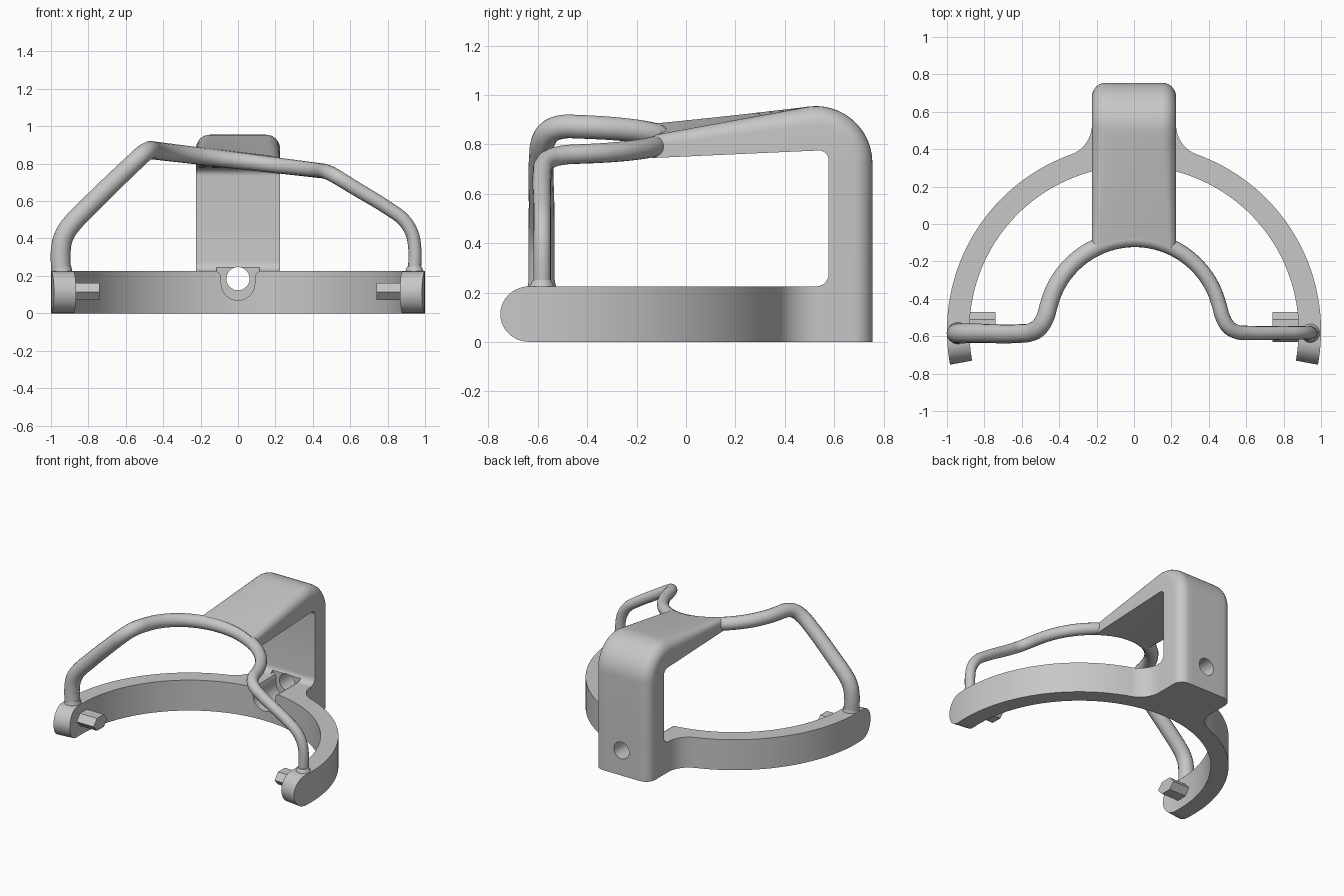
import bpy, bmesh, math
from mathutils import Vector

if "Cube" in bpy.data.objects:
    bpy.data.objects.remove(bpy.data.objects["Cube"])

gray = bpy.data.materials.new("plain gray")
gray.diffuse_color = (0.57, 0.57, 0.57, 1)
gray.use_nodes = True
gray.node_tree.nodes["Principled BSDF"].inputs["Base Color"].default_value = gray.diffuse_color
H = 0.225           # band height
CY = -0.57          # band arc centre in y


def activate(ob):
    bpy.ops.object.select_all(action='DESELECT')
    ob.select_set(True)
    bpy.context.view_layer.objects.active = ob


def finish(ob, angle=35):
    ob.data.materials.clear()
    ob.data.materials.append(gray)
    activate(ob)
    bpy.ops.object.shade_smooth_by_angle(angle=math.radians(angle))


def loft(name, sections):
    """Skin a list of equal-length closed sections and cap both ends."""
    bm = bmesh.new()
    rings = [[bm.verts.new(p) for p in s] for s in sections]
    n = len(rings[0])
    for a, b in zip(rings, rings[1:]):
        for i in range(n):
            j = (i + 1) % n
            bm.faces.new((a[i], a[j], b[j], b[i]))
    caps = [bm.faces.new(rings[0]), bm.faces.new(rings[-1])]
    bmesh.ops.recalc_face_normals(bm, faces=bm.faces)
    bmesh.ops.triangulate(bm, faces=caps)
    if bm.calc_volume(signed=True) < 0:
        bmesh.ops.reverse_faces(bm, faces=bm.faces)
    me = bpy.data.meshes.new(name)
    bm.to_mesh(me)
    bm.free()
    ob = bpy.data.objects.new(name, me)
    bpy.context.collection.objects.link(ob)
    return ob


def extent(me):
    return [f(v.co[k] for v in me.vertices) for k in range(3) for f in (min, max)]


def cut(target, cutter):
    """Subtract the cutter; try other solvers if the part gets damaged."""
    backup = target.data.copy()
    for solver in ('EXACT', 'MANIFOLD', 'FLOAT'):
        m = target.modifiers.new("cut", 'BOOLEAN')
        m.operation, m.object, m.solver = 'DIFFERENCE', cutter, solver
        activate(target)
        bpy.ops.object.modifier_apply(modifier=m.name)
        me = target.data
        if len(me.vertices) not in (0, len(backup.vertices)):
            if all(abs(p - q) < 0.01 for p, q in zip(extent(me), extent(backup))):
                return
        target.data = backup.copy()


def polar(r, deg, cx=0.0, cy=CY):
    a = math.radians(deg)
    return Vector((cx + r * math.cos(a), cy + r * math.sin(a)))


# Curved band: inner/outer plan pairs with a half height, right half then mirrored
W, YB = 0.2245, 0.54
half = []
rr = H / 2
for i in range(11):                                   # rounded tip
    s = rr * (1 - math.cos(math.pi / 2 * i / 10))
    h = max(0.004, math.sqrt(max(0, rr * rr - (rr - s) ** 2)))
    d = -10.5 + math.degrees(s / 0.94)
    half.append((polar(0.88, d), polar(1, d), h))
d0 = -10.5 + math.degrees(rr / 0.94)
for i in range(1, 33):                                # plain arc
    d = d0 + (70.25 - d0) * i / 32
    half.append((polar(0.88, d), polar(1, d), rr))
for i in range(1, 9):                                 # fillet into the rear block
    t = i / 8
    half.append((polar(0.88, 70.25 + 4 * t),
                 polar(0.17, 250.25 - 70.25 * t, W + 0.17, 0.531), rr))
half.append((polar(0.88, 75.2), Vector((W, YB)), rr))
half += [(polar(0.88, 75.2 + 2.9 * i), Vector((W - 0.045 * i, YB)), rr) for i in range(1, 5)]
flip = lambda p: Vector((-p.x, p.y))
pairs = half + [(Vector((0, 0.31)), Vector((0, YB)), rr)]
pairs += [(flip(a), flip(b), h) for a, b, h in reversed(half)]
band = loft("curved_band", [
    [(a.x, a.y, rr - h), (b.x, b.y, rr - h), (b.x, b.y, rr + h), (a.x, a.y, rr + h)]
    for a, b, h in pairs])

# Upright and forward arm: (outer, inner) points in the yz plane
spine = [((0.755, 0.0), (0.53, 0.0)), ((0.755, 0.21), (0.53, 0.21))]
for i in range(7):
    a = math.pi / 2 * i / 6
    z = 0.275 - 0.05 * math.cos(a)
    spine.append(((0.755, z), (0.528 + 0.05 * math.sin(a), z)))
for i in range(15):
    a = math.radians(95 * i / 14)
    spine.append(((0.525 + 0.23 * math.cos(a), 0.725 + 0.23 * math.sin(a)),
                  (0.538 + 0.04 * math.cos(a), 0.735 + 0.04 * math.sin(a))))
for i in range(1, 13):
    t = i / 12
    spine.append(((0.505 - 0.585 * t, 0.954 - 0.092 * t), (0.535 - 0.615 * t, 0.775 - 0.003 * t)))


def arm_section(outer, inner):
    o, n = Vector(outer), Vector(inner)
    t = min(1, max(0, (0.5 - o.x) / 0.58)) if o.y > 0.8 else 0
    thick = (o - n).length
    r = min(0.075, thick * 0.42)
    arc = [(0.225 - r + r * math.cos(math.pi / 16 * k),
            thick - r + r * math.sin(math.pi / 16 * k)) for k in range(9)]
    xv = [(0.225, 0.0)] + arc + [(x, thick) for x in (0.1, 0.05, 0, -0.05, -0.1)]
    xv += [(-x, v) for x, v in reversed(arc)]
    xv += [(x, 0.0) for x in (-0.225, -0.15, -0.075, 0, 0.075, 0.15)]
    pts = []
    for x, v in xv:
        p = n + (o - n) * (v / thick)
        dy = math.sqrt(0.47 ** 2 - x * x) - 0.47       # curved front edge
        pts.append((x, p.x + t * dy, p.y - 0.121 * x * t))   # slight twist
    return pts


arm = loft("upright_arm", [arm_section(o, n) for o, n in spine])


# Open groove and through hole
def rod(name, r, y0, y1, z, top=None):
    outline = [(r * math.cos(math.pi * k / 16), z + r * math.sin(math.pi * k / 16))
               for k in (range(16, 33) if top else range(32))]
    if top:
        outline += [(r, top - 0.03), (r + 0.008, top - 0.01), (r + 0.025, top + 0.001),
                    (r + 0.025, top + 0.02), (-r - 0.025, top + 0.02),
                    (-r - 0.025, top + 0.001), (-r - 0.008, top - 0.01), (-r, top - 0.03)]
    return loft(name, [[(x, y, zz) for x, zz in outline] for y in (y0, y1)])


for cutter in (rod("groove_cutter", 0.09, 0.2, 0.572, 0.16, H),
               rod("hole_cutter", 0.062, 0.2, 0.9, 0.185)):
    cut(arm, cutter)
    if cutter.name.startswith("groove"):
        cut(band, cutter)
    bpy.data.objects.remove(cutter)
finish(band)
finish(arm)

# Bent wire, thicker on the left
left = [(-0.945, -0.585, 0.2), (-0.945, -0.585, 0.36), (-0.925, -0.585, 0.425),
        (-0.88, -0.585, 0.488), (-0.82, -0.585, 0.55), (-0.60, -0.585, 0.765),
        (-0.55, -0.578, 0.812), (-0.505, -0.55, 0.853), (-0.475, -0.50, 0.871)]
right = [(0.475, -0.50, 0.756), (0.505, -0.55, 0.742), (0.55, -0.577, 0.716),
         (0.60, -0.582, 0.685), (0.82, -0.582, 0.55), (0.88, -0.582, 0.505),
         (0.925, -0.582, 0.44), (0.943, -0.582, 0.37), (0.943, -0.582, 0.2)]
arc = []
for i in range(19):
    p = polar(0.47, 165 - 150 * i / 18, 0, -0.55)
    arc.append((p.x, p.y, 0.816 - 0.121 * p.x))
path = left + arc + right
cu = bpy.data.curves.new("wire", 'CURVE')
cu.dimensions = '3D'
cu.bevel_depth, cu.bevel_resolution, cu.resolution_u = 1.0, 6, 5
cu.use_fill_caps = True
sp = cu.splines.new('BEZIER')
sp.bezier_points.add(len(path) - 1)
for bp, p in zip(sp.bezier_points, path):
    bp.co = p
    bp.handle_left_type = bp.handle_right_type = 'AUTO'
    bp.radius = 0.044 - 0.0095 * p[0]
wire = bpy.data.objects.new("wire", cu)
bpy.context.collection.objects.link(wire)
activate(wire)
bpy.ops.object.convert(target='MESH')
finish(bpy.context.object, 50)

# Wire collars and hexagonal side pins
for side, label in ((-1, "left"), (1, "right")):
    bpy.ops.mesh.primitive_cone_add(vertices=32, radius1=0.055 - 0.003 * side,
                                    radius2=0.045 - 0.007 * side,
                                    depth=0.03, location=(0.943 * side, -0.584, 0.235))
    collar = bpy.context.object
    collar.name = label + "_collar"
    finish(collar)
    hexa = [(-0.63, 0.115), (-0.59, 0.07), (-0.51, 0.07), (-0.47, 0.115), (-0.51, 0.162), (-0.59, 0.162)]
    pin = loft(label + "_pin", [[(x * side, y, z) for y, z in hexa] for x in (0.74, 0.92)])
    finish(pin, 20)
